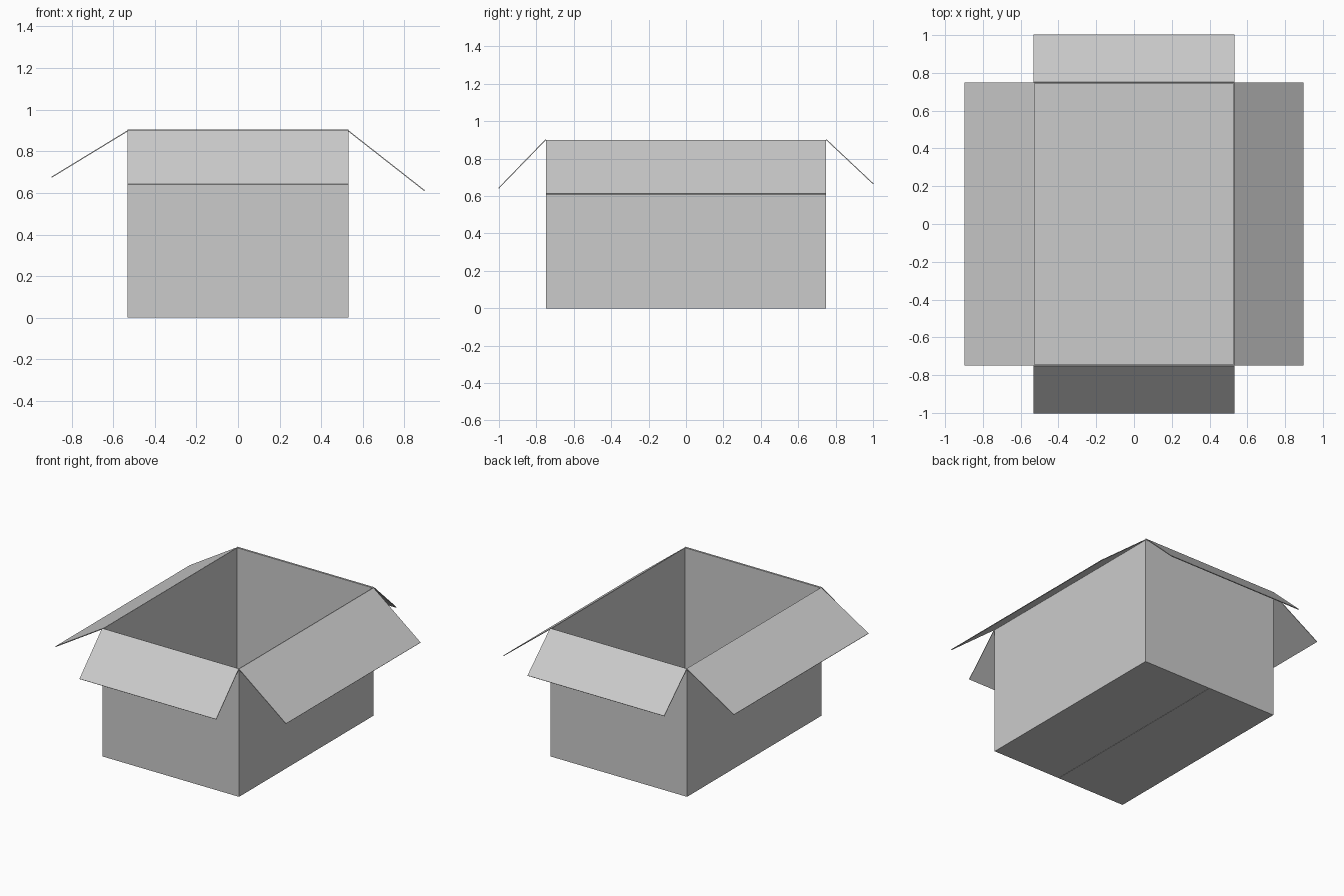
import bpy
import bmesh

if "Cube" in bpy.data.objects:
    bpy.data.objects.remove(bpy.data.objects["Cube"])

X, Y, H, T = 0.532, 0.748, 0.90, 0.005   # half width, half depth, height, board thickness


def sheet(name, quads, offset=-1):
    """Thin board made from one or more quads."""
    bm = bmesh.new()
    for quad in quads:
        bm.faces.new([bm.verts.new(p) for p in quad])
    bmesh.ops.remove_doubles(bm, verts=bm.verts, dist=1e-5)
    mesh = bpy.data.meshes.new(name)
    bm.to_mesh(mesh)
    bm.free()
    obj = bpy.data.objects.new(name, mesh)
    bpy.context.collection.objects.link(obj)
    mod = obj.modifiers.new("board", "SOLIDIFY")
    mod.thickness = T
    mod.offset = offset
    mod.use_even_offset = True
    return obj


# Wall ring, outward facing
ring = [(-X, -Y), (X, -Y), (X, Y), (-X, Y)]
sheet("walls", [[(*a, 0), (*b, 0), (*b, H), (*a, H)]
                for a, b in zip(ring, ring[1:] + ring[:1])])

# Two bottom panels meeting at the centre seam, and the inner floor above them
for name, x0, x1 in (("left_bottom_panel", -X, -0.001), ("right_bottom_panel", 0.001, X)):
    sheet(name, [[(x0, -Y, 0), (x0, Y, 0), (x1, Y, 0), (x1, -Y, 0)]])
sheet("inner_floor", [[(-X, -Y, T), (-X, Y, T), (X, Y, T), (X, -Y, T)]])

# Side flaps, each folded to its own angle
for name, s, z in (("left_flap", -1, 0.677), ("right_flap", 1, 0.613)):
    quad = [(s * X, -Y, H), (s * 0.898, -Y, z), (s * 0.898, Y, z), (s * X, Y, H)]
    sheet(name, [quad if s > 0 else quad[::-1]])

# Front and back flaps
for name, s, z in (("front_flap", -1, 0.640), ("back_flap", 1, 0.663)):
    quad = [(-X, s * Y, H), (X, s * Y, H), (X, s, z), (-X, s, z)]
    sheet(name, [quad if s < 0 else quad[::-1]])
